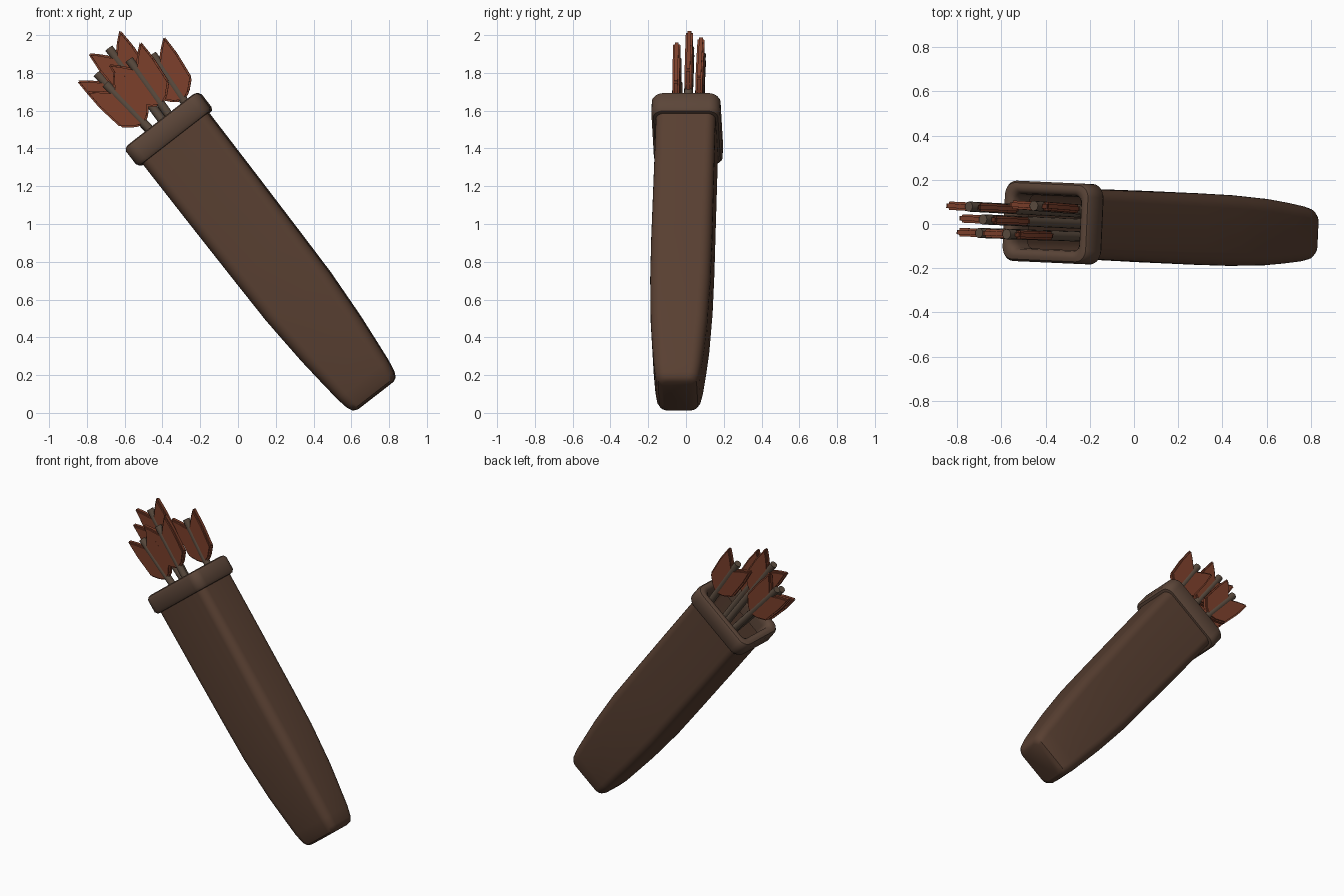
import bpy, bmesh, math
from mathutils import Matrix, Vector

if "Cube" in bpy.data.objects:
    bpy.data.objects.remove(bpy.data.objects["Cube"])

# Leaning frame: local z runs up the quiver, local x across its wide side
FRAME = (Matrix.Translation((0, -0.01, 0)) @ Matrix.Rotation(-0.045, 4, 'Z')
         @ Matrix.Translation((0.725, 0, 0.095)) @ Matrix.Rotation(-0.66, 4, 'Y'))


def material(name, rgb):
    m = bpy.data.materials.new(name)
    m.diffuse_color = (*rgb, 1)
    m.use_nodes = True
    m.node_tree.nodes["Principled BSDF"].inputs["Base Color"].default_value = m.diffuse_color
    return m


LEATHER = material("dark leather", (0.098, 0.050, 0.031))
TRIM = material("rim leather", (0.105, 0.060, 0.040))
WOOD = material("grey wood", (0.105, 0.072, 0.050))
FEATHER = material("red feather", (0.200, 0.050, 0.024))


def finish(bm, name, mat, angle=40):
    bmesh.ops.recalc_face_normals(bm, faces=bm.faces)
    bm.transform(FRAME)
    me = bpy.data.meshes.new(name)
    bm.to_mesh(me)
    bm.free()
    ob = bpy.data.objects.new(name, me)
    bpy.context.collection.objects.link(ob)
    me.materials.append(mat)
    bpy.ops.object.select_all(action='DESELECT')
    ob.select_set(True)
    bpy.context.view_layer.objects.active = ob
    bpy.ops.object.shade_smooth_by_angle(angle=math.radians(angle))
    return ob


def ring(bm, hx, hy, r, s, n=6):
    """Rounded rectangle at height s."""
    verts = []
    for k, (sx, sy) in enumerate(((1, 1), (-1, 1), (-1, -1), (1, -1))):
        for i in range(n + 1):
            a = math.pi / 2 * (k + i / n)
            verts.append(bm.verts.new((sx * (hx - r) + r * math.cos(a),
                                       sy * (hy - r) + r * math.sin(a), s)))
    return verts


def loft(name, mat, rows, closed=False):
    bm = bmesh.new()
    rings = [ring(bm, *row) for row in rows]
    pairs = list(zip(rings, rings[1:]))
    if closed:
        pairs.append((rings[-1], rings[0]))
    else:
        bm.faces.new(rings[0])
        bm.faces.new(rings[-1])
    for a, b in pairs:
        for i in range(len(a)):
            j = (i + 1) % len(a)
            bm.faces.new((a[i], a[j], b[j], b[i]))
    return finish(bm, name, mat)


# Quiver body: rounded bottom, slight belly, hollow mouth (half x, half y, radius, height)
loft("quiver_body", LEATHER, [
    (0.120, 0.080, 0.035, -0.004), (0.142, 0.102, 0.045, 0.006),
    (0.156, 0.115, 0.05, 0.035), (0.168, 0.126, 0.055, 0.10),
    (0.180, 0.138, 0.06, 0.22), (0.195, 0.150, 0.06, 0.38),
    (0.211, 0.160, 0.06, 0.66), (0.214, 0.162, 0.06, 0.92),
    (0.217, 0.160, 0.055, 1.30), (0.219, 0.158, 0.05, 1.74),
    (0.195, 0.130, 0.035, 1.74), (0.190, 0.125, 0.035, 1.30)])

# Thick rounded rim round the mouth
loft("quiver_rim", TRIM, [
    (0.215, 0.150, 0.045, 1.717), (0.236, 0.171, 0.055, 1.720),
    (0.247, 0.182, 0.06, 1.738), (0.247, 0.182, 0.06, 1.822),
    (0.238, 0.173, 0.055, 1.838), (0.222, 0.157, 0.05, 1.844),
    (0.204, 0.139, 0.04, 1.840), (0.191, 0.126, 0.035, 1.825),
    (0.186, 0.121, 0.03, 1.79), (0.186, 0.121, 0.03, 1.72)], closed=True)

# Vane outline: distance from shaft, height relative to the nock
VANE = [(0, -0.06), (0.055, 0.0), (0.105, 0.045), (0.112, -0.07),
        (0.104, -0.22), (0.05, -0.275), (0, -0.30)]


def arrow(name, base, nock):
    base, nock = Vector(base), Vector(nock)
    d = nock - base
    turn = d.to_track_quat('Z', 'Y').to_matrix().to_4x4()
    # keep the vanes in the wide plane of the quiver
    z = d.normalized()
    y = (Vector((0, 1, 0)) - z * z.y).normalized()
    x = y.cross(z)
    turn = Matrix((x, y, z)).transposed().to_4x4()
    place = Matrix.Translation(nock) @ turn
    # shaft
    bm = bmesh.new()
    bmesh.ops.create_cone(bm, cap_ends=True, segments=12, radius1=0.023,
                          radius2=0.023, depth=d.length,
                          matrix=place @ Matrix.Translation((0, 0, -d.length / 2)))
    finish(bm, name + "_shaft", WOOD)
    # pair of mirrored vanes with softened edges
    bm = bmesh.new()
    for side in (1, -1):
        f = bm.faces.new([bm.verts.new((side * px, -0.019, pz)) for px, pz in VANE])
        ext = bmesh.ops.extrude_face_region(bm, geom=[f])
        bmesh.ops.translate(bm, vec=(0, 0.038, 0),
                            verts=[v for v in ext["geom"] if isinstance(v, bmesh.types.BMVert)])
    bmesh.ops.recalc_face_normals(bm, faces=bm.faces)
    bmesh.ops.bevel(bm, geom=list(bm.edges), offset=0.009, segments=2,
                    affect='EDGES', clamp_overlap=True)
    bm.transform(place)
    finish(bm, name + "_feathers", FEATHER)


# Five arrows in three rows, splayed a little
arrow("front_left_arrow", (-0.02, -0.055, 1.31), (-0.115, -0.062, 2.175))
arrow("front_right_arrow", (0.03, -0.055, 1.31), (0.062, -0.062, 2.20))
arrow("middle_arrow", (-0.01, 0.0, 1.31), (0.012, 0.0, 2.315))
arrow("back_left_arrow", (-0.04, 0.05, 1.31), (-0.122, 0.055, 2.25))
arrow("back_right_arrow", (0.12, 0.055, 1.31), (0.172, 0.072, 2.15))
